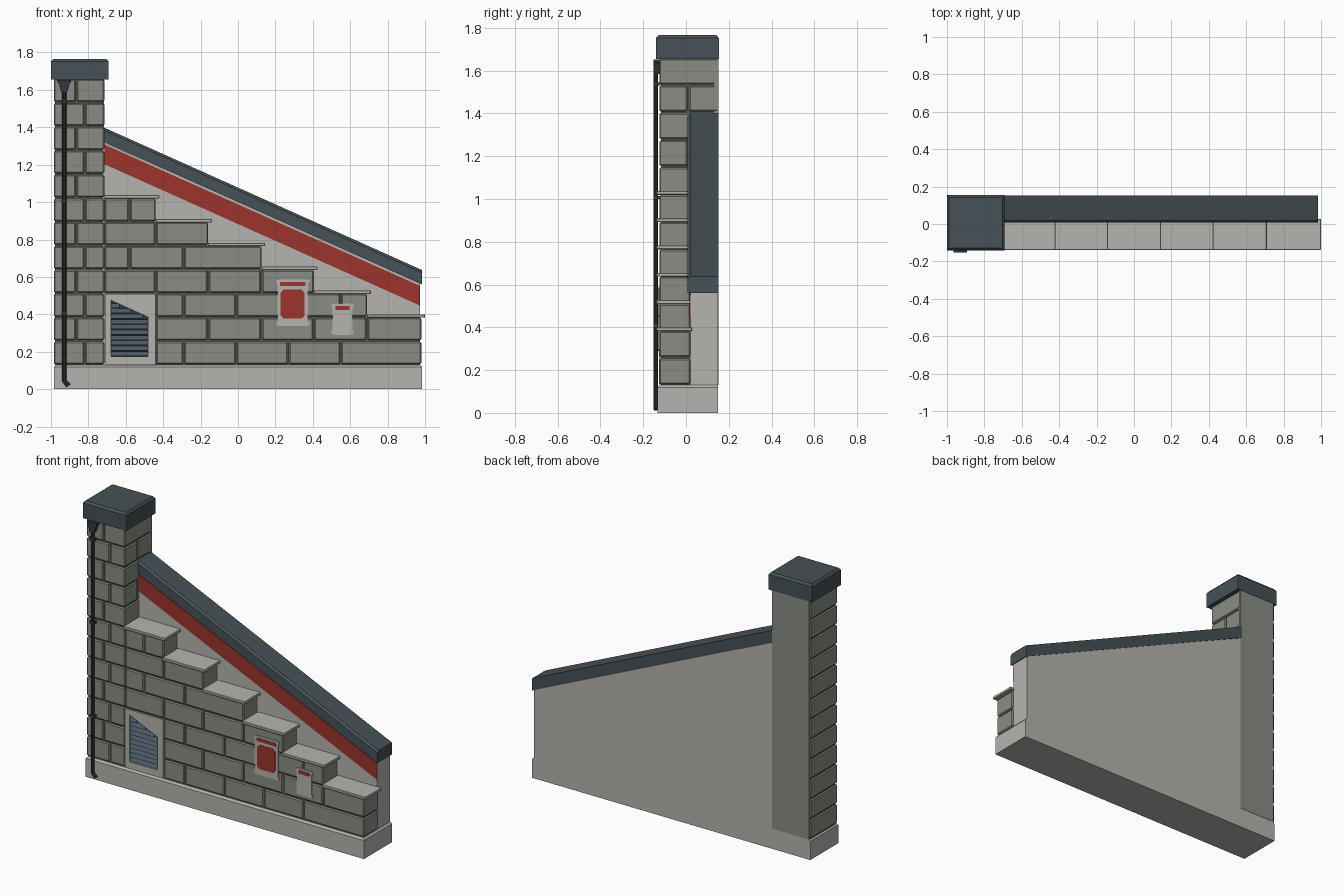
import bpy, bmesh, math

cube = bpy.data.objects.get("Cube")
if cube:
    bpy.data.objects.remove(cube, do_unlink=True)


def material(name, r, g, b):
    def linear(c):
        c /= 255
        return c / 12.92 if c < 0.04 else ((c + 0.055) / 1.055) ** 2.4
    col = (linear(r), linear(g), linear(b), 1)
    m = bpy.data.materials.new(name)
    m.use_nodes = True
    m.diffuse_color = col
    m.node_tree.nodes["Principled BSDF"].inputs["Base Color"].default_value = col
    return m


PALE = material("pale_render", 182, 180, 175)
STONE = material("grey_green_stone", 137, 141, 132)
JOINT = material("dark_joint", 92, 95, 89)
SLATE = material("dark_slate", 70, 81, 86)
RED = material("brick_red", 156, 51, 44)
LOUVRE = material("blue_grey_louvre", 74, 88, 99)
IRON = material("dark_iron", 50, 57, 61)


def loft(bm, sections):
    """Closed solid through matching rings of points."""
    rings = [[bm.verts.new(p) for p in s] for s in sections]
    n = len(rings[0])
    faces = [bm.faces.new(rings[0]), bm.faces.new(rings[-1])]
    for a, b in zip(rings, rings[1:]):
        for i in range(n):
            j = (i + 1) % n
            faces.append(bm.faces.new((a[i], a[j], b[j], b[i])))
    return faces


def prism(bm, profile, y0, y1):
    return loft(bm, [[(x, y, z) for x, z in profile] for y in (y0, y1)])


def box(bm, x0, x1, y0, y1, z0, z1, bevel=0):
    faces = prism(bm, [(x0, z0), (x1, z0), (x1, z1), (x0, z1)], y0, y1)
    if bevel:
        edges = {e for f in faces for e in f.edges}
        bmesh.ops.bevel(bm, geom=list(edges), offset=bevel, segments=1, affect='EDGES')


def finish(name, bm, mat):
    bmesh.ops.recalc_face_normals(bm, faces=bm.faces)
    me = bpy.data.meshes.new(name)
    bm.to_mesh(me)
    bm.free()
    me.materials.append(mat)
    ob = bpy.data.objects.new(name, me)
    bpy.context.collection.objects.link(ob)
    return ob


def boxes(name, mat, items, bevel=0):
    bm = bmesh.new()
    for it in items:
        box(bm, *it, bevel=bevel)
    return finish(name, bm, mat)


def plate(name, mat, profile, y0, y1):
    bm = bmesh.new()
    prism(bm, profile, y0, y1)
    return finish(name, bm, mat)


# Levels of the stone courses
Z0, COURSE, GAP, BEV = 0.13, 0.1275, 0.004, 0.006
FRONT, BACK, MID = -0.125, 0.15, 0.02
LEFT, PILLAR = -0.985, -0.715
level = lambda i: Z0 + COURSE * i

# Plinth with a chamfered top
bm = bmesh.new()
loft(bm, [[(-0.985 + d, -0.133 + d, z), (0.985 - d, -0.133 + d, z),
           (0.985 - d, BACK, z), (-0.985 + d, BACK, z)]
          for z, d in ((0, 0), (0.118, 0), (0.13, 0.01))])
finish("plinth", bm, PALE)

# Rear wall under the sloping roof
SLOPE = -0.448
roof_z = lambda x: 1.398 + SLOPE * (x - PILLAR)
END = 0.972
plate("rear_wall", PALE, [(PILLAR - 0.02, 0.12), (END, 0.12), (END, roof_z(END) - 0.07),
                          (PILLAR - 0.02, roof_z(PILLAR) - 0.07)], MID, BACK)

# Red band below the roof
plate("red_band", RED, [(PILLAR, roof_z(PILLAR) - 0.195), (END, roof_z(END) - 0.195),
                        (END, roof_z(END) - 0.09), (PILLAR, roof_z(PILLAR) - 0.09)],
      MID - 0.004, MID + 0.001)

# Sloping roof coping
section = [(0.008, -0.077), (0.008, -0.014), (0.02, 0), (0.152, 0), (0.152, -0.077)]
bm = bmesh.new()
loft(bm, [[(x, y, roof_z(x) + dz) for y, dz in section] for x in (PILLAR - 0.01, 0.983)])
finish("roof_coping", bm, SLATE)

# Stepped front wall: right end and joints of every course
ends = [0.98, 0.98, 0.69, 0.405, 0.125, -0.16, -0.44]
joints = [(-0.29, -0.01, 0.27, 0.55), (-0.16, 0.125, 0.405, 0.69),
          (-0.29, -0.01, 0.27, 0.55), (-0.44, -0.16, 0.125),
          (-0.58, -0.29), (-0.44,), (-0.58,)]
blocks, cores, slabs = [], [], []
for i, (end, cuts) in enumerate(zip(ends, joints)):
    start = -0.44 if i < 3 else PILLAR
    stops = [start, *cuts, end]
    for a, b in zip(stops, stops[1:]):
        blocks.append((a + GAP, b - (GAP if b < end else 0), FRONT, MID,
                       level(i) + GAP, level(i + 1) - GAP))
    cores.append((start, end - 0.008, FRONT + 0.008, MID,
                  level(i) - 0.005, level(i + 1)))
    if i:
        nxt = ends[i + 1] if i + 1 < len(ends) else PILLAR
        top = level(i + 1)
        slabs.append((nxt, end + 0.02, -0.139, MID + 0.008, top - 0.003, top + 0.015))
boxes("front_wall_blocks", STONE, blocks, BEV)
boxes("front_wall_joints", JOINT, cores)
boxes("step_slabs", PALE, slabs, 0.003)

# Corner pillar
blocks = []
for i in range(12):
    cut = -0.865 if i % 2 else -0.82
    z = (level(i) + GAP, level(i + 1) - GAP)
    blocks.append((LEFT, cut - GAP, FRONT, BACK, *z))
    if i % 2:
        blocks.append((cut + GAP, PILLAR, FRONT, BACK, *z))
    else:
        blocks.append((cut + GAP, PILLAR, FRONT, 0.01 - GAP, *z))
        blocks.append((cut + GAP, PILLAR, 0.01 + GAP, BACK, *z))
boxes("pillar_blocks", STONE, blocks, BEV)
boxes("pillar_joints", JOINT, [(LEFT + 0.008, PILLAR - 0.008, FRONT + 0.008, 0.14, 0.12, 1.66)])
boxes("pillar_back", STONE, [(LEFT + 0.007, PILLAR - 0.001, 0.13, 0.152, 0.13, 1.66)])

# Pillar cap with a chamfered top
bm = bmesh.new()
loft(bm, [[(-1 + d, -0.141 + d, z), (-0.692 - d, -0.141 + d, z),
           (-0.692 - d, 0.154 - d, z), (-1 + d, 0.154 - d, z)]
          for z, d in ((1.655, 0), (1.752, 0), (1.766, 0.012))])
finish("pillar_cap", bm, SLATE)

# Vent panel with a slanted opening
VL, VR, VB, VT = -0.712, -0.442, 0.132, 0.508
outer = [(VL, VB), (VR, VB), (VR, VT), (VL, VT)]
inner = [(-0.68, 0.175), (-0.48, 0.175), (-0.48, 0.385), (-0.68, 0.475)]
bm = bmesh.new()
for k in range(4):
    j = (k + 1) % 4
    prism(bm, [outer[k], outer[j], inner[j], inner[k]], FRONT - 0.002, MID)
finish("vent_frame", bm, PALE)
plate("vent_back", IRON, inner, -0.095, -0.085)

# Louvres, shortened under the slanted edge
bm = bmesh.new()
COUNT, PITCH = 10, 0.0285
for k in range(COUNT):
    z = 0.178 + k * PITCH
    right = min(-0.48, -0.68 + (0.475 - z - 0.02) / 0.45)
    if right > -0.67:
        loft(bm, [[(x, -0.124, z), (x, -0.118, z), (x, -0.098, z + 0.024),
                   (x, -0.104, z + 0.024)] for x in (-0.68, right)])
finish("vent_louvres", bm, LOUVRE)


# Wall notices with clipped corners
def clipped(x0, x1, z0, z1, c):
    return [(x0 + c, z0), (x1 - c, z0), (x1, z0 + c), (x1, z1 - c),
            (x1 - c, z1), (x0 + c, z1), (x0, z1 - c), (x0, z0 + c)]


def notice(name, x0, x1, z0, z1):
    plate(name + "_board", PALE, clipped(x0, x1, z0, z1, 0.008), FRONT - 0.006, FRONT + 0.003)
    plate(name + "_header", RED, clipped(x0 + 0.015, x1 - 0.015, z1 - 0.035, z1 - 0.013, 0.002),
          FRONT - 0.008, FRONT)
    # Small tabs at the corners
    boxes(name + "_tabs", PALE, [(x - 0.006, x + 0.006, FRONT - 0.005, FRONT + 0.003, z, z + 0.016)
                                 for x in (x0, x1) for z in (z0 + 0.004, z1 - 0.02)])


notice("large_notice", 0.21, 0.375, 0.338, 0.587)
plate("large_notice_panel", RED, clipped(0.228, 0.356, 0.378, 0.532, 0.016), FRONT - 0.008, FRONT)
notice("small_notice", 0.506, 0.612, 0.29, 0.458)

# Drainpipe with a kicked foot, hopper and clips
PX, PY = -0.929, -0.142
ring = [(math.cos(a * math.pi / 4), math.sin(a * math.pi / 4)) for a in range(8)]
bm = bmesh.new()
loft(bm, [[(x + 0.011 * c, PY + 0.01 * s, z + tilt * c) for c, s in ring]
          for x, z, tilt in ((-0.906, 0.018, 0.008), (PX, 0.045, 0.004), (PX, 1.6, 0))])
finish("drainpipe", bm, IRON)
bm = bmesh.new()
loft(bm, [[(PX - w, -0.152, z), (PX + w, -0.152, z), (PX + w, -0.12, z), (PX - w, -0.12, z)]
          for z, w in ((1.585, 0.014), (1.635, 0.03), (1.637, 0.035), (1.653, 0.035))])
finish("pipe_hopper", bm, IRON)
boxes("pipe_clips", IRON, [(PX - 0.016, PX + 0.016, -0.153, -0.12, z, z + 0.015)
                           for z in (0.4, 1.0, 1.53)])
